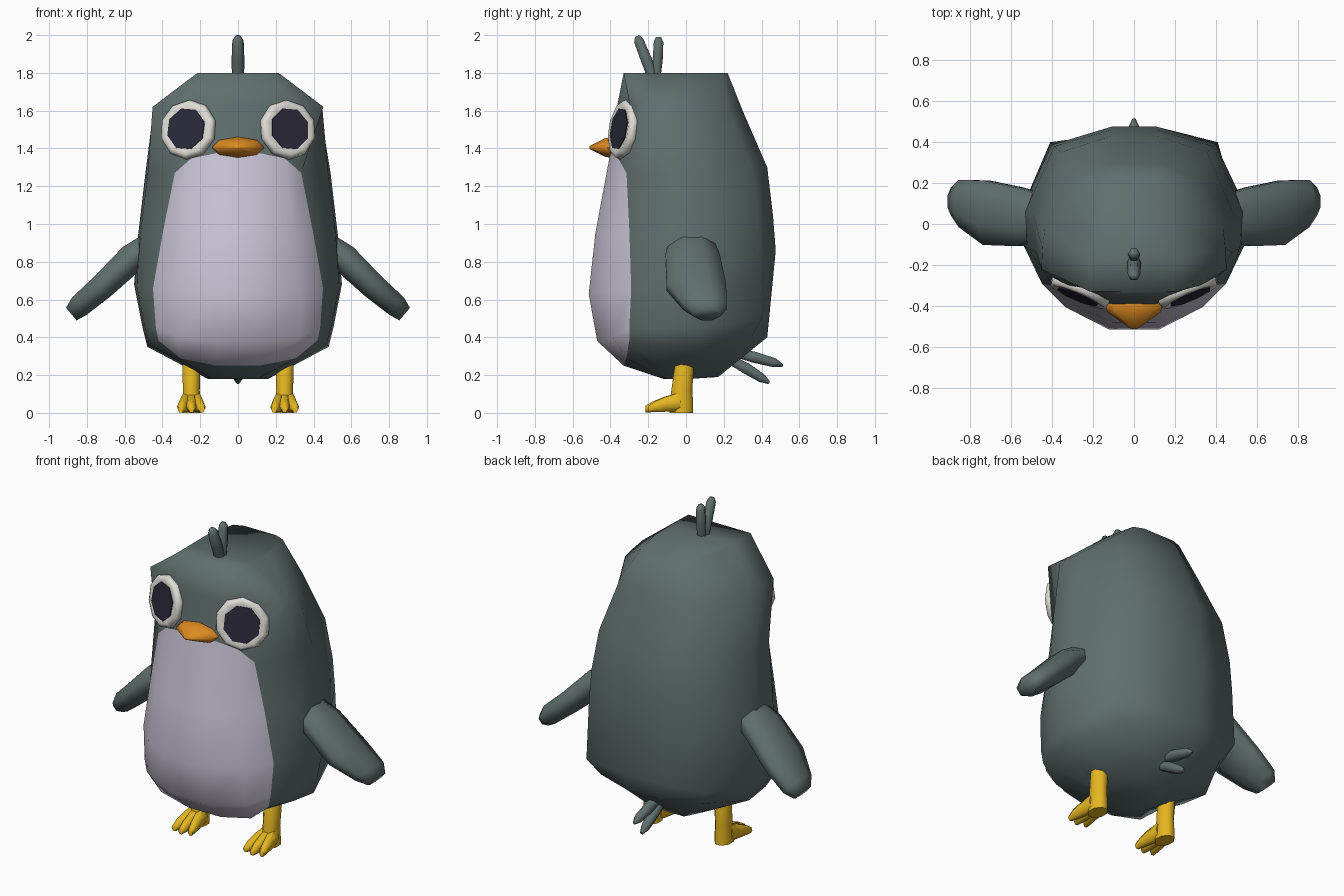
import bpy, bmesh, math
from mathutils import Vector

cube = bpy.data.objects.get("Cube")
if cube:
    bpy.data.objects.remove(cube)


def material(name, rgb):
    m = bpy.data.materials.new(name)
    m.use_nodes = True
    m.diffuse_color = (*rgb, 1)
    m.node_tree.nodes["Principled BSDF"].inputs["Base Color"].default_value = (*rgb, 1)
    return m


SLATE = material("slate_grey", (0.115, 0.16, 0.155))
LILAC = material("pale_lilac", (0.61, 0.57, 0.69))
WHITE = material("eye_white", (0.74, 0.72, 0.67))
DARK = material("pupil_dark", (0.023, 0.022, 0.04))
ORANGE = material("beak_orange", (0.7, 0.25, 0.015))
YELLOW = material("leg_yellow", (0.78, 0.47, 0.015))


def loft(name, rings, mats, pick=None, smooth_angle=70):
    """Skin closed rings of equal length, cap both ends; pick(ring, segment) gives the material."""
    bm = bmesh.new()
    loops = [[bm.verts.new(p) for p in ring] for ring in rings]
    n = len(loops[0])
    for r, (a, b) in enumerate(zip(loops, loops[1:])):
        for i in range(n):
            j = (i + 1) % n
            face = bm.faces.new((a[i], a[j], b[j], b[i]))
            face.material_index = pick(r, i) if pick else 0
    bm.faces.new(loops[0])
    bm.faces.new(loops[-1])
    bmesh.ops.recalc_face_normals(bm, faces=bm.faces)
    mesh = bpy.data.meshes.new(name)
    bm.to_mesh(mesh)
    bm.free()
    for m in mats:
        mesh.materials.append(m)
    obj = bpy.data.objects.new(name, mesh)
    bpy.context.collection.objects.link(obj)
    bpy.ops.object.select_all(action="DESELECT")
    obj.select_set(True)
    bpy.context.view_layer.objects.active = obj
    bpy.ops.object.shade_smooth_by_angle(angle=math.radians(smooth_angle))


def ellipse(centre, u, v, n=8, turn=0.0):
    c, u, v = Vector(centre), Vector(u), Vector(v)
    angles = [math.tau * (i + turn) / n for i in range(n)]
    return [c + u * math.cos(a) + v * math.sin(a) for a in angles]


def feather(name, path, radii):
    """Small tapered tube in the middle plane, path given as (y, z)."""
    along = (Vector((0, *path[-1])) - Vector((0, *path[0]))).normalized()
    side = Vector((1, 0, 0))
    up = along.cross(side)
    loft(name, [ellipse((0, *p), side * r, up * r, 6) for p, r in zip(path, radii)], [SLATE])


# Body: half sections from front to back, mirrored into full rings
def body_ring(zf, zs, zm, zb, hw, bx, yf, ys, ym, yb, corner):
    half = [
        (0.27 * bx, yf, zf),
        (0.74 * bx, yf + (ys - yf) * 0.48, zf + (zs - zf) * 0.3),
        (bx, ys, zs),
        (max(0.975 * hw, 0.3 * hw + 0.7 * bx), (ys + ym) / 2, (zs + zm) / 2),
        (hw, ym, zm),
        (0.75 * hw * corner, 0.84 * yb * corner, zb),
        (min(0.11, 0.65 * hw), yb, zb),
    ]
    return half + [(-x, y, z) for x, y, z in reversed(half)]


# front z, belly edge z, side z, back z, half width, belly half width,
# front y, edge y, side y, back y, rear corner fullness
sections = [
    (.18, .18, .18, .19, .16, .14, -.12, -.08, .02, .17, 1),
    (.25, .38, .35, .40, .48, .42, -.33, -.30, .06, .43, .96),
    (.38, .45, .45, .50, .505, .435, -.47, -.30, .06, .44, 1.08),
    (.63, .66, .68, .86, .55, .45, -.515, -.29, .07, .475, .97),
    (.95, .97, .93, 1.05, .53, .395, -.48, -.30, .06, .46, .98),
    (1.38, 1.27, 1.27, 1.3, .49, .335, -.40, -.315, .04, .43, .97),
    (1.62, 1.62, 1.6, 1.6, .435, .452, -.365, -.22, -.02, .30, .9),
    (1.8, 1.8, 1.8, 1.8, .215, .215, -.33, -.33, 0, .22, 1.06),
]
belly_segments = (0, 1, 11, 12, 13)
loft("body", [body_ring(*s) for s in sections], [SLATE, LILAC],
     lambda r, i: int(1 <= r <= 4 and i in belly_segments), 100)

# Beak: flattened octagon drawn forward to a point
loft("beak", [ellipse((0, y, 1.405), (w, 0, 0), (0, 0, h), 8)
              for y, w, h in ((-.35, .12, .05), (-.395, .14, .056), (-.43, .13, .048), (-.512, .015, .008))],
     [ORANGE])

# Crest and tail feathers
feather("crest_front", [(-.17, 1.76), (-.21, 1.87), (-.25, 1.97), (-.258, 1.995)], (.032, .034, .03, .015))
feather("crest_back", [(-.16, 1.76), (-.15, 1.87), (-.145, 1.965), (-.145, 1.99)], (.027, .031, .029, .015))
feather("tail_upper", [(.22, .33), (.36, .295), (.47, .265), (.513, .25)], (.025, .034, .028, .008))
feather("tail_lower", [(.2, .30), (.32, .235), (.4, .185), (.44, .16)], (.025, .034, .028, .01))

for side, s in (("left", 1), ("right", -1)):
    # Eye: thin rounded rim lying on the sloping face, with a flat pupil
    out = Vector((s * .39, -.92, .15)).normalized()
    across = Vector((-out.y, out.x, 0)).normalized()
    up = out.cross(across)
    centre = Vector((s * .271, -.35, 1.503))
    rim = ((-.05, .14), (-.025, .16), (0, .153), (.009, .135), (.004, .113))
    loft(side + "_eye", [ellipse(centre + out * d, across * r, up * r, 10, .5) for d, r in rim], [WHITE])
    plate = [ellipse(centre + out * d + Vector((s * .002, 0, 0)), across * .11, up * .114, 8, .4)
             for d in (.002, .009)]
    loft(side + "_pupil", plate, [DARK], smooth_angle=30)

    # Wing: flat paddle hanging outward
    thick = Vector((s * .65, 0, .76))
    # x, z, centre y, half depth, half thickness
    wing = [
        (.46, .885, .03, .13, .08),
        (.56, .82, .035, .155, .083),
        (.72, .667, .055, .17, .073),
        (.84, .565, .10, .125, .065),
        (.882, .523, .11, .075, .047),
    ]
    loft(side + "_wing", [ellipse((s * x, y, z), (0, h, 0), thick * t, 8, .5)
                          for x, z, y, h, t in wing], [SLATE])

    # Leg and three spread toes
    leg = ((.27, -.01, .045, .047), (.24, -.01, .055, .052), (.12, -.022, .06, .048),
           (.05, -.025, .068, .052), (0, -.025, .068, .052))
    loft(side + "_leg", [ellipse((s * .247, y, z), (hx, 0, 0), (0, hy, 0), 8, .5)
                         for z, y, hy, hx in leg], [YELLOW])
    for toe, spread in (("inner", -.056), ("middle", 0), ("outer", .056)):
        reach = .215 if spread == 0 else .2
        steps = ((0, .058, .036), (.45, .046, .032), (.8, .032, .027), (1, .02, .016))
        loft(f"{side}_{toe}_toe",
             [ellipse((s * (.247 + spread * (.4 + .6 * t)), -.03 - (reach - .03) * t, h), (w, 0, 0), (0, 0, h), 6)
              for t, h, w in steps], [YELLOW])
